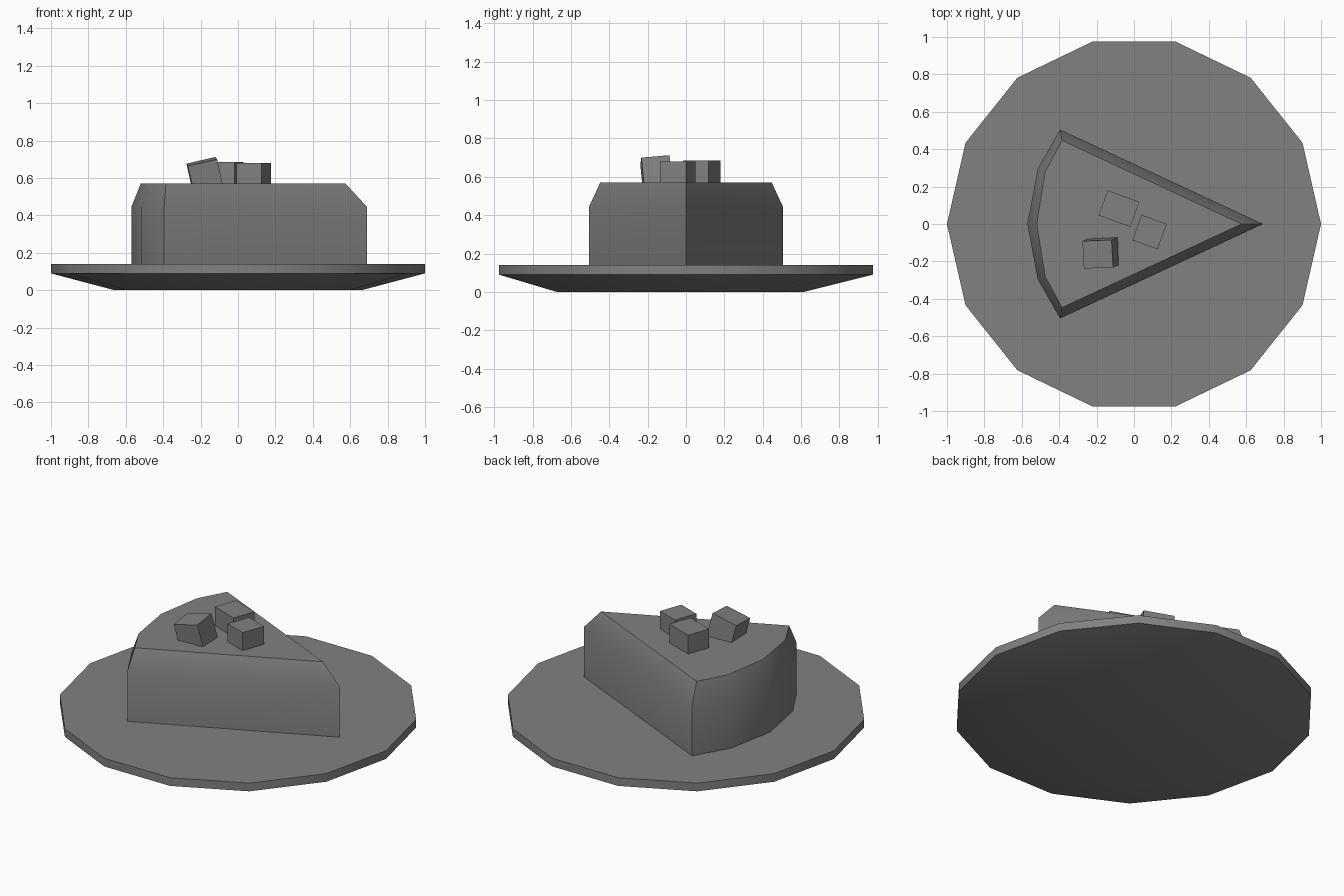
import bpy
import bmesh
import math
from mathutils import Vector

cube = bpy.data.objects.get("Cube")
if cube:
    bpy.data.objects.remove(cube, do_unlink=True)

GREY = (0.22, 0.22, 0.22, 1)
grey = bpy.data.materials.new("plain grey")
grey.use_nodes = True
grey.diffuse_color = GREY
grey.node_tree.nodes["Principled BSDF"].inputs["Base Color"].default_value = GREY


def finish(name, bm):
    """Turn a bmesh into a smooth-by-angle object."""
    bmesh.ops.recalc_face_normals(bm, faces=bm.faces)
    mesh = bpy.data.meshes.new(name)
    bm.to_mesh(mesh)
    bm.free()
    mesh.materials.append(grey)
    obj = bpy.data.objects.new(name, mesh)
    bpy.context.collection.objects.link(obj)
    bpy.ops.object.select_all(action='DESELECT')
    obj.select_set(True)
    bpy.context.view_layer.objects.active = obj
    bpy.ops.object.shade_smooth_by_angle(angle=math.radians(32))
    return obj


def loft(name, layers):
    """Capped solid through a stack of (outline, z) layers."""
    bm = bmesh.new()
    rings = [[bm.verts.new((x, y, z)) for x, y in outline] for outline, z in layers]
    for low, high in zip(rings, rings[1:]):
        for i in range(len(low)):
            j = (i + 1) % len(low)
            bm.faces.new((low[i], low[j], high[j], high[i]))
    bm.faces.new(rings[0][::-1])
    bm.faces.new(rings[-1])
    return finish(name, bm)


def circle(radius, y=0.0, sides=14):
    angles = [2 * math.pi * i / sides for i in range(sides)]
    return [(radius * math.cos(a), y + radius * math.sin(a)) for a in angles]


def wedge(tip, corner, shoulder, back):
    """Symmetrical slice outline: tip, side corners, curved back."""
    mirrored = [(x, -y) for x, y in (shoulder, corner)]
    return [(tip, 0), corner, shoulder, (back, 0)] + mirrored


# Plate with a sloping underside
rim = circle(1.0)
loft("plate", [(circle(0.66, -0.03), 0), (rim, 0.09), (rim, 0.14)])

# Cake slice with a bevelled top edge
side = wedge(0.69, (-0.395, 0.505), (-0.515, 0.295), -0.57)
top = wedge(0.575, (-0.385, 0.447), (-0.475, 0.28), -0.52)
loft("cake_slice", [(side, 0.14), (side, 0.445), (top, 0.57)])


# Cubes of topping
def topping(name, centre, size, tilt):
    bm = bmesh.new()
    bmesh.ops.create_cube(bm, size=1)
    bmesh.ops.scale(bm, vec=Vector(size), verts=bm.verts)
    obj = finish(name, bm)
    obj.location = centre
    obj.rotation_euler = [math.radians(a) for a in tilt]


topping("topping_back", (-0.08, 0.082, 0.615), (0.18, 0.143, 0.14), (0, 0, -20))
topping("topping_front", (0.083, -0.043, 0.61), (0.144, 0.144, 0.14), (0, 0, -20))
topping("topping_tilted", (-0.178, -0.155, 0.618), (0.16, 0.148, 0.145), (5, -13, 2))
